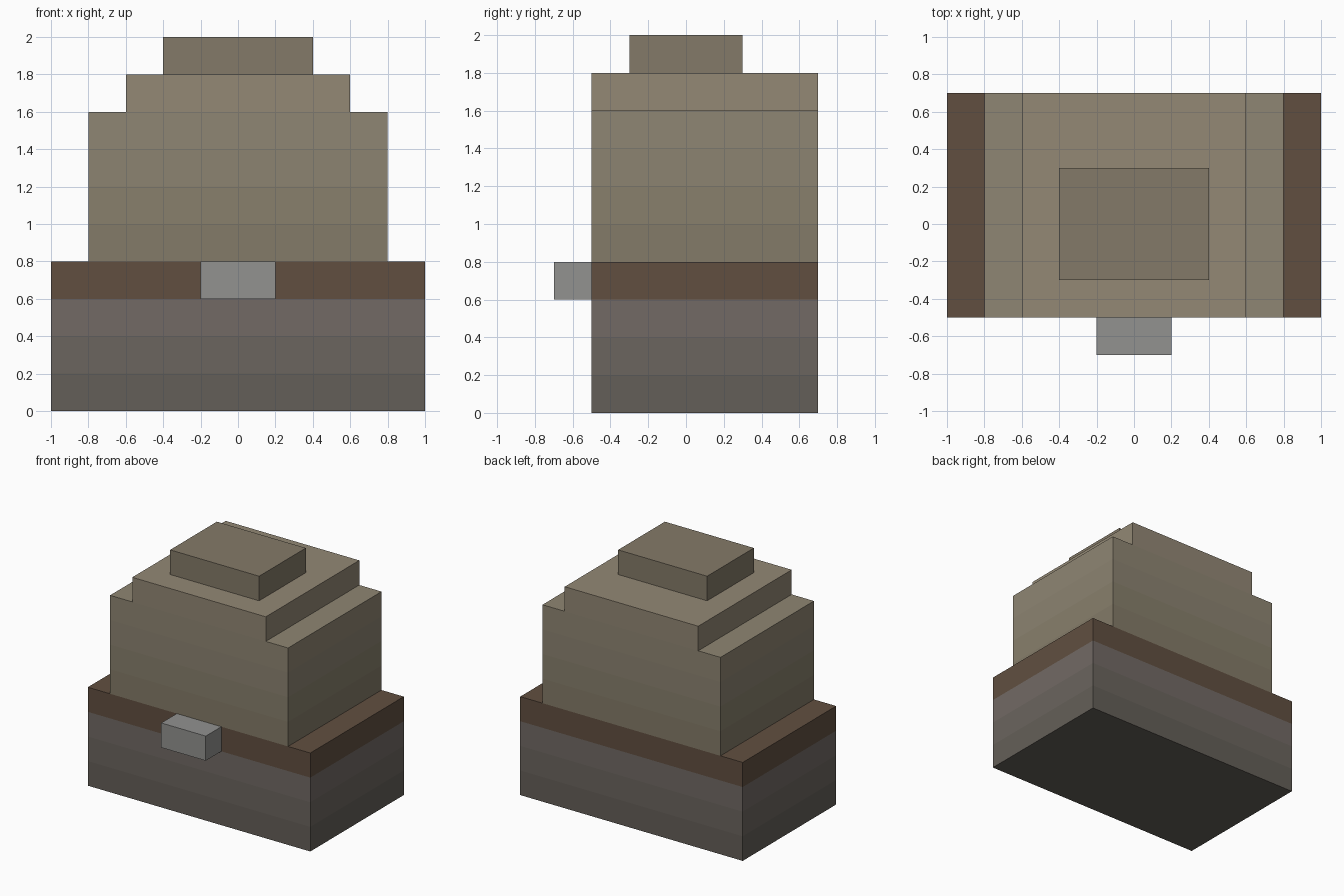
import bpy, bmesh

if "Cube" in bpy.data.objects:
    bpy.data.objects.remove(bpy.data.objects["Cube"])

LAYER = 0.2


def material(name, rgb):
    m = bpy.data.materials.new(name)
    m.diffuse_color = [((c / 255 + 0.055) / 1.055) ** 2.4 for c in rgb] + [1]
    m.use_nodes = True
    m.node_tree.nodes["Principled BSDF"].inputs["Base Color"].default_value = m.diffuse_color
    return m


def block(name, half_profile, y0, y1, colours):
    """Mirror a half outline (x, z), extrude it along y and tint it in layers."""
    outline = half_profile + [(-x, z) for x, z in reversed(half_profile)]
    bm = bmesh.new()
    face = bm.faces.new([bm.verts.new((x, y0, z)) for x, z in outline])
    ext = bmesh.ops.extrude_face_region(bm, geom=[face])
    verts = [v for v in ext["geom"] if isinstance(v, bmesh.types.BMVert)]
    bmesh.ops.translate(bm, verts=verts, vec=(0, y1 - y0, 0))
    base = half_profile[0][1]
    for i in range(1, len(colours)):
        bmesh.ops.bisect_plane(bm, geom=bm.verts[:] + bm.edges[:] + bm.faces[:],
                               plane_co=(0, 0, base + i * LAYER), plane_no=(0, 0, 1))
    bmesh.ops.recalc_face_normals(bm, faces=bm.faces[:])
    for f in bm.faces:
        # Horizontal faces take the colour of the layer they cap
        z = f.calc_center_median().z - f.normal.z * LAYER / 2
        f.material_index = max(0, min(len(colours) - 1, int((z - base) / LAYER)))
    mesh = bpy.data.meshes.new(name)
    bm.to_mesh(mesh)
    bm.free()
    for i, c in enumerate(colours):
        mesh.materials.append(material(f"{name}_{i}", c))
    bpy.context.collection.objects.link(bpy.data.objects.new(name, mesh))


# Stone base
block("base", [(1, 0), (1, 0.6)], -0.5, 0.7,
      [(100, 95, 88), (107, 101, 94), (114, 106, 101)])

# Brown band
block("band", [(1, 0.6), (1, 0.8)], -0.5, 0.7, [(97, 79, 64)])

# Stepped upper body
block("upper_body", [(0.8, 0.8), (0.8, 1.6), (0.6, 1.6), (0.6, 1.8)], -0.5, 0.7,
      [(132, 123, 104), (136, 128, 108), (140, 131, 113), (143, 134, 115), (147, 136, 117)])

# Top cap
block("cap", [(0.4, 1.8), (0.4, 2.0)], -0.3, 0.3, [(132, 122, 104)])

# Front buckle
block("buckle", [(0.2, 0.6), (0.2, 0.8)], -0.7, -0.5, [(146, 146, 144)])
